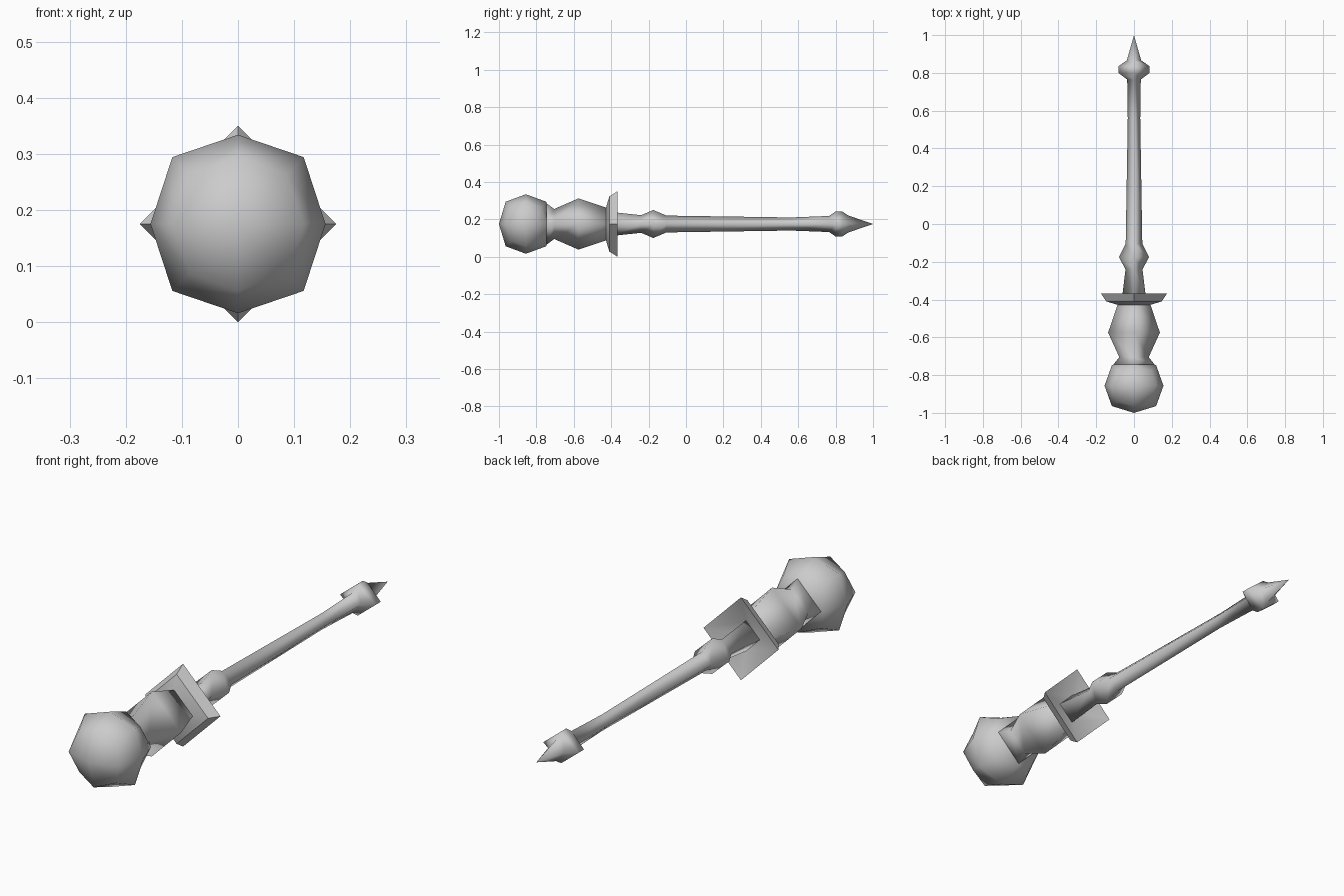
import bpy, bmesh, math

cube = bpy.data.objects.get("Cube")
if cube:
    bpy.data.objects.remove(cube, do_unlink=True)

AXIS_Z = 0.175  # height of the long axis

grey = bpy.data.materials.new("plain_grey")
grey.use_nodes = True
grey.diffuse_color = (0.6, 0.6, 0.6, 1)
grey.node_tree.nodes["Principled BSDF"].inputs["Base Color"].default_value = (0.6, 0.6, 0.6, 1)


def finish(name, bm, angle=None):
    """Turn a bmesh into a smooth-shaded object."""
    bmesh.ops.recalc_face_normals(bm, faces=bm.faces)
    for f in bm.faces:
        f.smooth = True
    mesh = bpy.data.meshes.new(name)
    bm.to_mesh(mesh)
    bm.free()
    mesh.materials.append(grey)
    obj = bpy.data.objects.new(name, mesh)
    bpy.context.collection.objects.link(obj)
    if angle:
        bpy.ops.object.select_all(action="DESELECT")
        obj.select_set(True)
        bpy.context.view_layer.objects.active = obj
        bpy.ops.object.shade_smooth_by_angle(angle=math.radians(angle))
    return obj


def diamond_lathe(name, profile, angle=None):
    """Four-sided body along y from (y, half width, half height) rings."""
    bm = bmesh.new()
    rings = []
    for y, rx, rz in profile:
        if rx == 0:
            rings.append([bm.verts.new((0, y, AXIS_Z))] * 4)
        else:
            rings.append([bm.verts.new((rx * cx, y, AXIS_Z + rz * cz))
                          for cx, cz in ((1, 0), (0, 1), (-1, 0), (0, -1))])
    for a, b in zip(rings, rings[1:]):
        for i in range(4):
            j = (i + 1) % 4
            corners = [a[i], a[j], b[j], b[i]]
            bm.faces.new(list(dict.fromkeys(corners)))
    for ring in (rings[0], rings[-1]):
        if len(set(ring)) == 4:
            bm.faces.new(ring)
    return finish(name, bm, angle)


# Round pommel: a once-rounded cube
bm = bmesh.new()
bmesh.ops.create_cube(bm, size=2)
bmesh.ops.subdivide_edges(bm, edges=bm.edges[:], cuts=1, use_grid_fill=True)
ROUNDING = {1: 1.0, 2: 0.75, 3: 5 / 9}  # face centre, edge middle, corner
for v in bm.verts:
    k = ROUNDING[sum(abs(c) > 0.5 for c in v.co)]
    v.co = (v.co.x * k * 0.156, v.co.y * k * 0.144 - 0.856,
            v.co.z * k * 0.159 + AXIS_Z)
finish("pommel", bm)

# Grip: flared collar, waist and bulge
diamond_lathe("grip", [
    (-0.745, 0.11, 0.11), (-0.705, 0.078, 0.08),
    (-0.575, 0.137, 0.137), (-0.42, 0.085, 0.085)])

# Guard: shallow square dish opening towards the tip
diamond_lathe("guard", [
    (-0.43, 0.08, 0.08), (-0.41, 0.147, 0.147), (-0.367, 0.175, 0.175),
    (-0.402, 0.06, 0.06)], angle=40)

# Shaft with its lower knob, upper collar and pointed tip
diamond_lathe("shaft", [
    (-0.405, 0.065, 0.065), (-0.24, 0.045, 0.047), (-0.175, 0.08, 0.075),
    (-0.105, 0.044, 0.045), (0.56, 0.033, 0.035), (0.765, 0.036, 0.043),
    (0.80, 0.083, 0.067), (0.835, 0.083, 0.067), (0.866, 0.038, 0.046),
    (1.0, 0, 0)])
